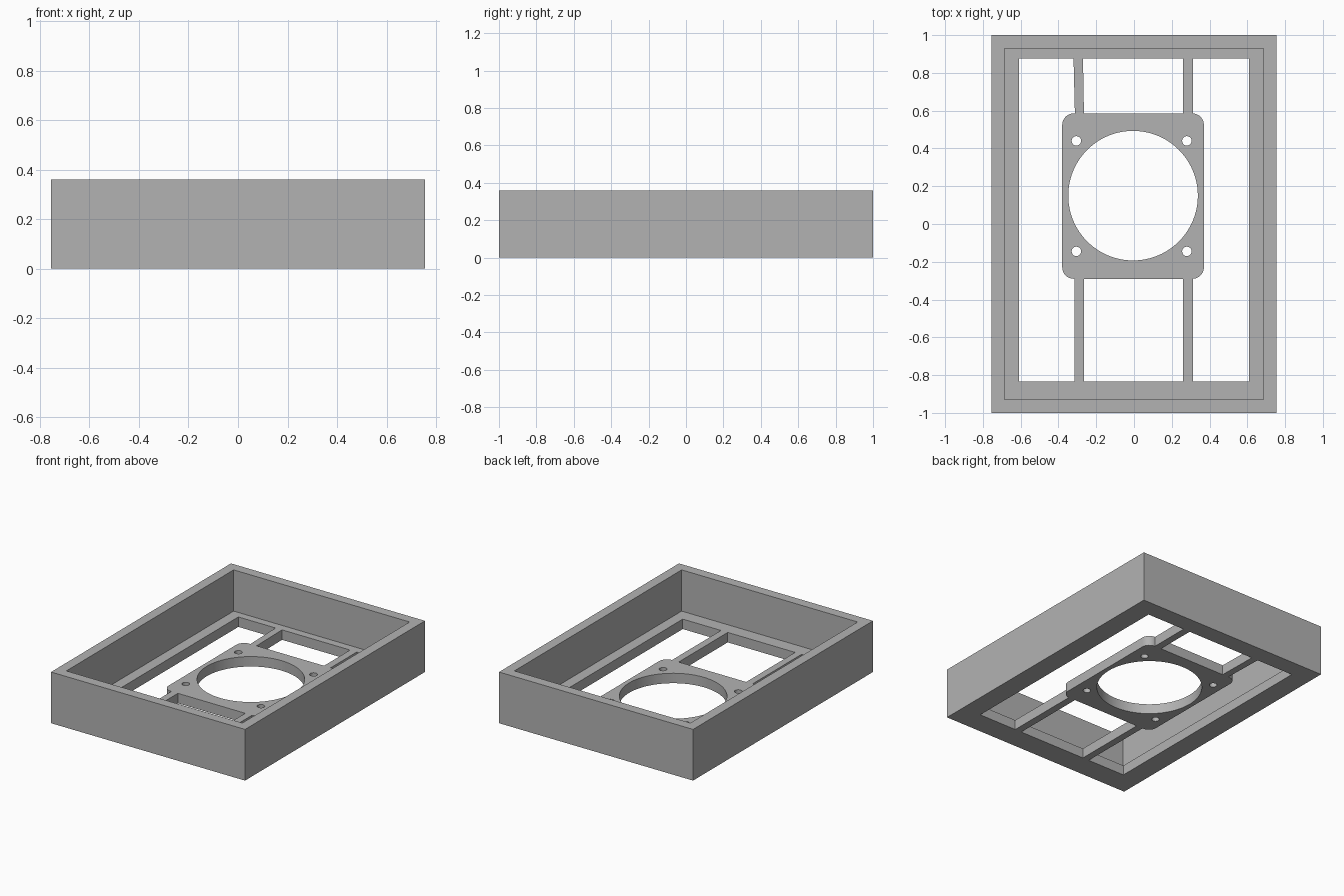
import bpy, bmesh, math
from math import cos, sin, pi

if "Cube" in bpy.data.objects:
    bpy.data.objects.remove(bpy.data.objects["Cube"], do_unlink=True)

HEIGHT, FLOOR = 0.36, 0.07
LEFT, RIGHT, FRONT, BACK = -0.61, 0.61, -0.835, 0.875        # floor opening
P_LEFT, P_RIGHT, P_FRONT, P_BACK = -0.38, 0.37, -0.29, 0.585  # fan plate
CORNER = 0.06
BORE = (-0.005, 0.15)

grey = bpy.data.materials.new("grey plastic")
grey.use_nodes = True
grey.diffuse_color = (0.45, 0.45, 0.45, 1)
grey.node_tree.nodes["Principled BSDF"].inputs["Base Color"].default_value = (0.45, 0.45, 0.45, 1)


def rect(x0, x1, y0, y1):
    return [(x0, y0), (x1, y0), (x1, y1), (x0, y1)]


def circle(cx, cy, r, n):
    return [(cx + r * cos(2 * pi * i / n), cy + r * sin(2 * pi * i / n)) for i in range(n)]


def arc(cx, cy, start, end, n=8):
    angles = [math.radians(start + (end - start) * i / n) for i in range(n + 1)]
    return [(cx + CORNER * cos(a), cy + CORNER * sin(a)) for a in angles]


def prisms(name, outlines, z0, z1):
    """Extrude each flat outline from z0 to z1 into one object."""
    bm = bmesh.new()
    for outline in outlines:
        face = bm.faces.new([bm.verts.new((x, y, z0)) for x, y in outline])
        new = bmesh.ops.extrude_face_region(bm, geom=[face])["geom"]
        for v in new:
            if isinstance(v, bmesh.types.BMVert):
                v.co.z = z1
    bmesh.ops.recalc_face_normals(bm, faces=bm.faces)
    mesh = bpy.data.meshes.new(name)
    bm.to_mesh(mesh)
    bm.free()
    obj = bpy.data.objects.new(name, mesh)
    bpy.context.collection.objects.link(obj)
    mesh.materials.append(grey)
    return obj


def cut(body, cutter):
    cutter.hide_render = True
    mod = body.modifiers.new("cut", "BOOLEAN")
    mod.operation, mod.solver, mod.object = "DIFFERENCE", "EXACT", cutter
    bpy.ops.object.select_all(action="DESELECT")
    bpy.context.view_layer.objects.active = body
    body.select_set(True)
    bpy.ops.object.modifier_apply(modifier=mod.name)
    bpy.data.objects.remove(cutter, do_unlink=True)


# Solid tray hollowed out from above
tray = prisms("fan_tray", [rect(-0.755, 0.755, -1, 1)], 0, HEIGHT)
cut(tray, prisms("cavity_cutter", [rect(-0.685, 0.685, -0.93, 0.93)], FLOOR, 0.6))

# Side openings wrap around the rounded plate, leaving the struts
left_opening = (
    [(LEFT, BACK), (LEFT, FRONT), (-0.315, FRONT), (-0.315, P_FRONT)]
    + arc(P_LEFT + CORNER, P_FRONT + CORNER, 270, 180)
    + arc(P_LEFT + CORNER, P_BACK - CORNER, 180, 90)
    + [(-0.313, P_BACK), (-0.32, BACK)])
right_opening = (
    [(RIGHT, BACK), (RIGHT, FRONT), (0.312, FRONT), (0.312, P_FRONT)]
    + arc(P_RIGHT - CORNER, P_FRONT + CORNER, -90, 0)
    + arc(P_RIGHT - CORNER, P_BACK - CORNER, 0, 90)
    + [(0.312, P_BACK), (0.312, BACK)])

# Openings between the struts
front_opening = rect(-0.265, 0.26, FRONT, P_FRONT)
back_opening = [(-0.265, P_BACK), (0.26, P_BACK), (0.26, BACK), (-0.27, BACK)]

# Fan bore and screw holes
holes = [circle(*BORE, 0.343, 96)]
holes += [circle(x, y, 0.025, 32) for x in (-0.305, 0.28) for y in (-0.145, 0.44)]

cut(tray, prisms("floor_cutter",
                 [left_opening, right_opening, front_opening, back_opening] + holes, -0.1, 0.2))

bpy.ops.object.select_all(action="DESELECT")
bpy.context.view_layer.objects.active = tray
tray.select_set(True)
bpy.ops.object.shade_smooth_by_angle(angle=math.radians(30))
